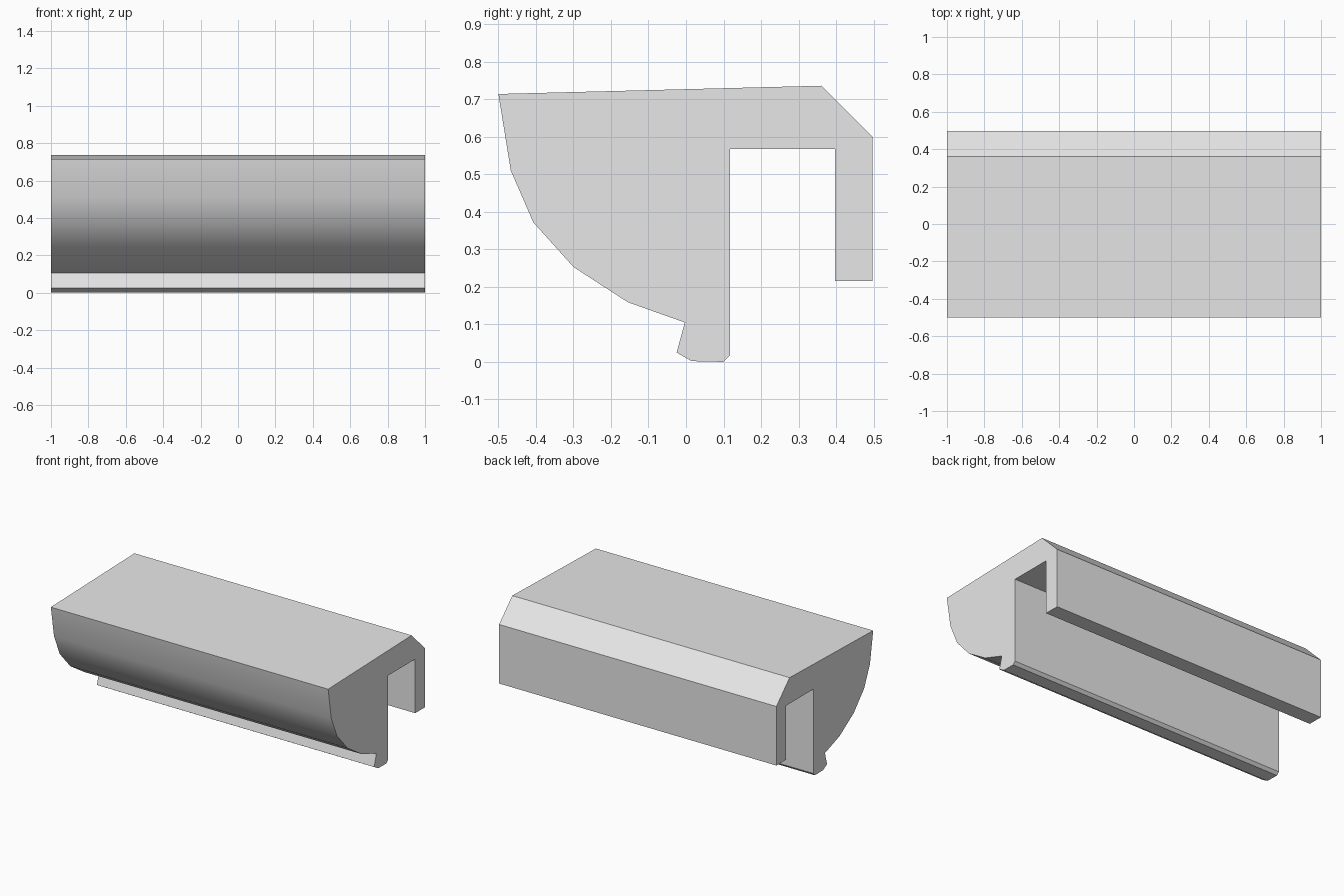
import bpy, bmesh, math

cube = bpy.data.objects.get("Cube")
if cube:
    bpy.data.objects.remove(cube, do_unlink=True)

# Plain grey material
GREY = (0.8, 0.8, 0.8, 1.0)
mat = bpy.data.materials.new("light grey")
mat.use_nodes = True
mat.diffuse_color = GREY
mat.node_tree.nodes["Principled BSDF"].inputs["Base Color"].default_value = GREY

# Cross-section in (y, z), anticlockwise seen from +x
curved_front = [(-0.5, 0.714), (-0.467, 0.51), (-0.407, 0.372),
                (-0.3, 0.253), (-0.155, 0.159), (-0.003, 0.105)]
clip_foot = [(-0.025, 0.025), (0.017, 0.002), (0.02, 0), (0.1, 0), (0.117, 0.018)]
slot = [(0.117, 0.567), (0.397, 0.567)]
back_lip = [(0.397, 0.215), (0.497, 0.215), (0.497, 0.6)]
top_edge = [(0.361, 0.736)]
profile = curved_front + clip_foot[:1] + [(0.015, 0.002)] + clip_foot[3:] + slot + back_lip + top_edge


def extrude_profile(name, points, half_length):
    """Sweep a (y, z) outline along x into a closed solid."""
    bm = bmesh.new()
    face = bm.faces.new([bm.verts.new((-half_length, y, z)) for y, z in points])
    swept = bmesh.ops.extrude_face_region(bm, geom=[face])
    verts = [g for g in swept["geom"] if isinstance(g, bmesh.types.BMVert)]
    bmesh.ops.translate(bm, verts=verts, vec=(2 * half_length, 0, 0))
    bmesh.ops.recalc_face_normals(bm, faces=bm.faces)
    mesh = bpy.data.meshes.new(name)
    bm.to_mesh(mesh)
    bm.free()
    obj = bpy.data.objects.new(name, mesh)
    bpy.context.collection.objects.link(obj)
    return obj


# Rail with rounded front, foot, slot and hanging back lip
rail = extrude_profile("clip_rail", profile, 1.0)
rail.data.materials.append(mat)

# Smooth only the shallow bends of the curved front
bpy.ops.object.select_all(action="DESELECT")
rail.select_set(True)
bpy.context.view_layer.objects.active = rail
bpy.ops.object.shade_smooth_by_angle(angle=math.radians(25))
